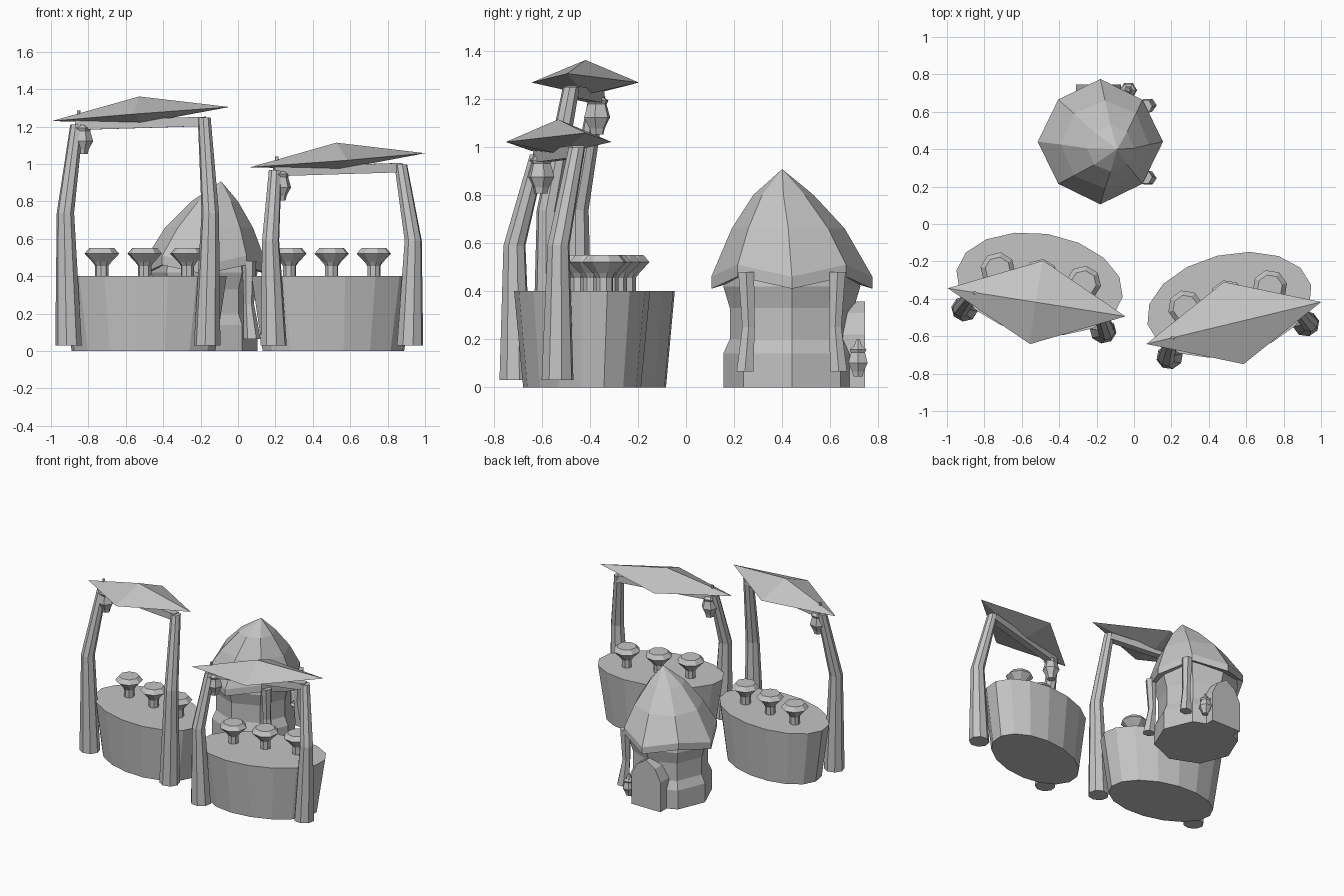
import bpy, bmesh, math
from mathutils import Vector, Matrix

cube = bpy.data.objects.get("Cube")
if cube:
    bpy.data.objects.remove(cube, do_unlink=True)

grey = bpy.data.materials.new("plain_grey")
grey.use_nodes = True
colour = (0.55, 0.55, 0.55, 1)
grey.diffuse_color = colour
grey.node_tree.nodes["Principled BSDF"].inputs["Base Color"].default_value = colour


def finish(name, bm, place=Matrix()):
    bmesh.ops.recalc_face_normals(bm, faces=bm.faces)
    bm.transform(place)
    mesh = bpy.data.meshes.new(name)
    bm.to_mesh(mesh)
    bm.free()
    mesh.materials.append(grey)
    obj = bpy.data.objects.new(name, mesh)
    bpy.context.collection.objects.link(obj)
    return obj


def loft(name, rings, sides, place=Matrix(), turn=0.0, wave=None):
    """Skin horizontal rings given as (x, y, z, radius x, radius y)."""
    bm = bmesh.new()
    loops = []
    for number, (x, y, z, rx, ry) in enumerate(rings):
        loop = []
        for i in range(sides):
            a = turn + math.tau * i / sides
            k, lift = wave(number, i) if wave else (1, 0)
            loop.append(bm.verts.new((x + rx * k * math.cos(a), y + ry * k * math.sin(a), z + lift)))
        loops.append(loop)
    for low, high in zip(loops, loops[1:]):
        for i in range(sides):
            j = (i + 1) % sides
            bm.faces.new((low[i], low[j], high[j], high[i]))
    bm.faces.new(loops[0][::-1])
    bm.faces.new(loops[-1])
    bmesh.ops.remove_doubles(bm, verts=bm.verts, dist=0.0005)
    return finish(name, bm, place)


def turned(name, x, y, profile, sides, place=Matrix(), turn=0.0):
    return loft(name, [(x, y, z, r, r) for z, r in profile], sides, place, turn)


def box(name, centre, size, place=Matrix(), tilt=0.0):
    bm = bmesh.new()
    bmesh.ops.create_cube(bm, size=1, matrix=Matrix.Translation(centre)
                          @ Matrix.Rotation(tilt, 4, 'Y') @ Matrix.Diagonal((*size, 1)))
    return finish(name, bm, place)


def lantern(name, x, y, z, scale, place=Matrix()):
    profile = [(0, .028), (.025, .034), (.07, .058), (.125, .042), (.14, .05), (.155, .03)]
    return turned(name, x, y, [(z + h * scale, r * scale) for h, r in profile], 6, place)


def canopy(name, z, place):
    # flattened diamond, its right end raised
    bm = bmesh.new()
    top, bottom = bm.verts.new((0, 0, .094)), bm.verts.new((0, 0, -.05))
    rim = [bm.verts.new(p) for p in ((-.482, 0, 0), (0, -.226, 0), (.482, 0, 0), (0, .226, 0))]
    for i in range(4):
        a, b = rim[i], rim[(i + 1) % 4]
        bm.faces.new((a, b, top))
        bm.faces.new((b, a, bottom))
    return finish(name, bm, place @ Matrix.Translation((0, -.1, z)) @ Matrix.Rotation(-.078, 4, 'Y'))


def stall(label, x, y, angle, height):
    place = Matrix.Translation((x, y, 0)) @ Matrix.Rotation(math.radians(angle), 4, 'Z')
    # oval counter
    loft(label + "_counter", [(0, 0, 0, .389, .234), (0, 0, .4, .45, .27)], 16, place)
    # bent posts
    for side, tag in ((-1, "right"), (1, "left")):
        loft(f"{label}_{tag}_post", [
            (side * .375, -.195, .03, .072, .068),
            (side * .392, -.195, .59 * height, .047, .047),
            (side * .345, -.105, (.983 + .015 * side) * height, .035, .035)], 8, place)
    # beam, canopy, lantern with its hook
    roof = 1.267 if height > 1.1 else 1.02
    box(label + "_beam", (0, -.1, roof - .05), (.7, .05, .05), place, -.03)
    canopy(label + "_canopy", roof, place)
    lantern(label + "_lantern", -.315, -.1, roof - .215, 1, place)
    turned(label + "_lantern_hook", -.335, -.1, [(roof - .08, .012), (roof + .02, .01)], 5, place)
    # stools on the counter
    for i in (-1, 0, 1):
        turned(f"{label}_stool_{i + 2}", i * .232, .04,
               [(.4, .036), (.455, .036), (.475, .05), (.52, .094), (.55, .068)], 8, place)


stall("tall_stall", -.505, -.32, -9, 1.25)
stall("short_stall", .51, -.432, 13.5, 1.0)

# hut walls
HX, HY = -.18, .44
turned("hut_wall", HX, HY, [(0, .285), (.14, .285), (.2, .258), (.33, .258), (.42, .285), (.5, .27)], 8)


# hut roof: pointed eave corners and a leaning tip
def eave(ring, corner):
    if ring < 3 and corner % 2:
        return .95, .05
    return 1, 0


loft("hut_roof", [
    (HX, HY, .43, .27, .27), (HX, HY, .41, .335, .335), (HX, HY, .46, .335, .335),
    (-.155, .425, .66, .235, .235), (-.125, .405, .8, .125, .125),
    (-.09, .4, .907, 0, 0)], 8, wave=eave)

# hut side struts
for side, tag in ((-1, "front"), (1, "back")):
    y = HY + side * .19
    loft(f"hut_{tag}_strut", [
        (.075, y + side * .005, .065, .046, .04), (.058, y - side * .01, .25, .028, .03),
        (.06, y, .48, .038, .038)], 6)

# arched door slab
bm = bmesh.new()
outline = [(-.12, 0), (.12, 0), (.12, .22), (.075, .31), (0, .357), (-.075, .31), (-.12, .22)]
face = bm.faces.new([bm.verts.new((HX - .01 + x, .745, z)) for x, z in outline])
back = bmesh.ops.extrude_face_region(bm, geom=[face])["geom"]
bmesh.ops.translate(bm, vec=Vector((0, -.1, 0)),
                    verts=[v for v in back if isinstance(v, bmesh.types.BMVert)])
finish("hut_door", bm)
lantern("hut_door_lantern", -.03, .715, .045, .8)
turned("hut_lantern_hook", -.03, .715, [(.16, .024), (.2, .008)], 6)
